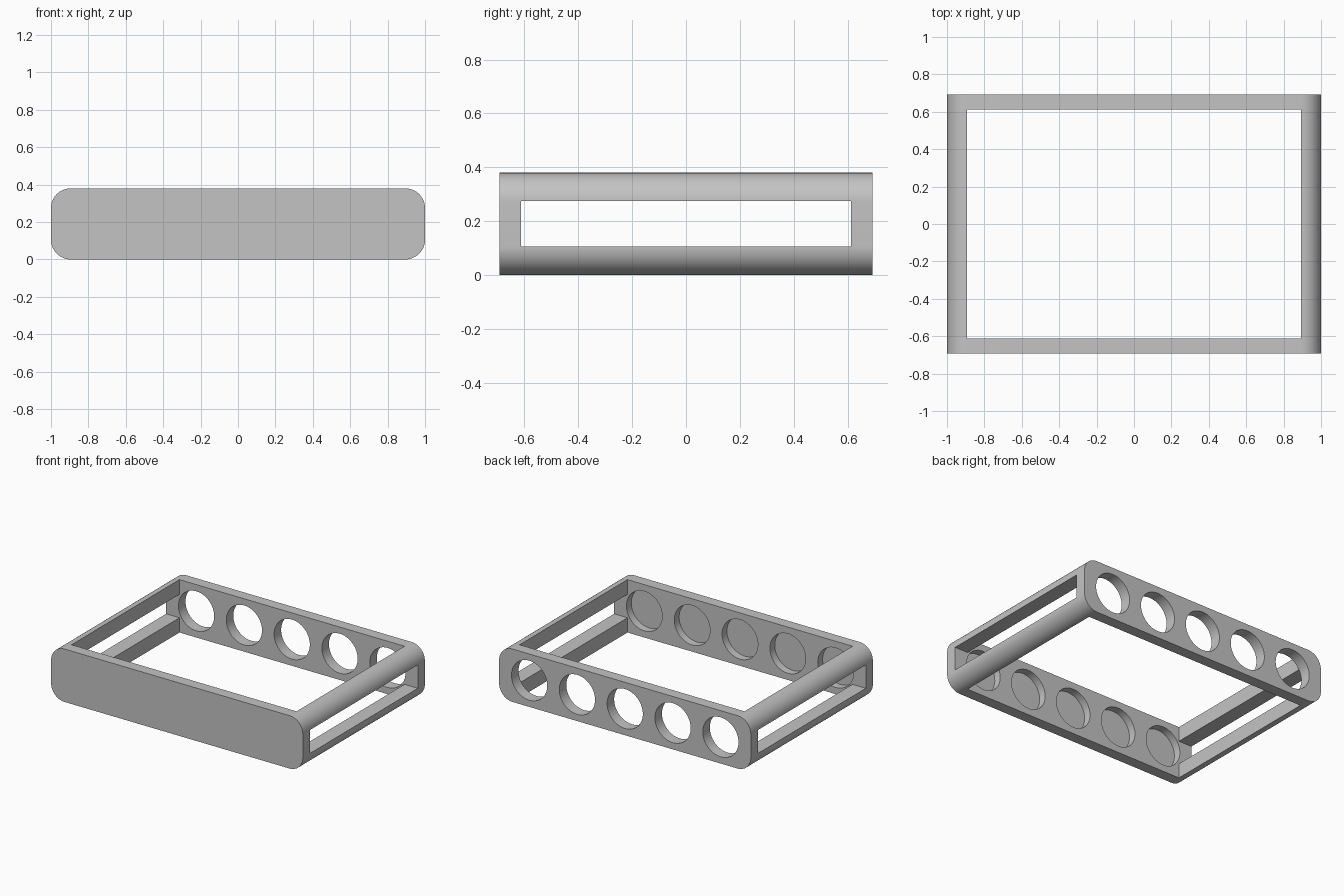
import bpy
import bmesh
from math import sin, cos, pi, radians

if "Cube" in bpy.data.objects:
    bpy.data.objects.remove(bpy.data.objects["Cube"], do_unlink=True)

WIDTH, DEPTH, HEIGHT = 2.0, 1.385, 0.38
RADIUS = 0.106          # rounded edge of the shell
PLATE = 0.08            # end plate thickness
HOLE_R, HOLE_STEP = 0.142, 0.38
POCKET = 0.055          # depth of the blind recesses
MID = HEIGHT / 2
INNER_Y = DEPTH / 2 - PLATE

grey = bpy.data.materials.new("plain_grey")
grey.use_nodes = True
colour = (0.55, 0.55, 0.55, 1)
grey.diffuse_color = colour
grey.node_tree.nodes["Principled BSDF"].inputs["Base Color"].default_value = colour


def corner(sx, sz, steps=16):
    """Quarter arc for the rounded edge on side sx, sz, from side to top/bottom."""
    cx, cz = sx * (WIDTH / 2 - RADIUS), MID + sz * (MID - RADIUS)
    angles = [i * pi / 2 / steps for i in range(steps + 1)]
    return [(cx + sx * RADIUS * cos(a), cz + sz * RADIUS * sin(a)) for a in angles]


def extrude_profile(name, points, y0, y1):
    """Extrude an x-z outline along y."""
    bm = bmesh.new()
    face = bm.faces.new([bm.verts.new((x, y0, z)) for x, z in points])
    result = bmesh.ops.extrude_face_region(bm, geom=[face])
    moved = [v for v in result["geom"] if isinstance(v, bmesh.types.BMVert)]
    bmesh.ops.translate(bm, vec=(0, y1 - y0, 0), verts=moved)
    bmesh.ops.recalc_face_normals(bm, faces=bm.faces)
    mesh = bpy.data.meshes.new(name)
    bm.to_mesh(mesh)
    bm.free()
    obj = bpy.data.objects.new(name, mesh)
    bpy.context.collection.objects.link(obj)
    mesh.materials.append(grey)
    return obj


def activate(obj):
    bpy.ops.object.select_all(action="DESELECT")
    obj.select_set(True)
    bpy.context.view_layer.objects.active = obj


def drill(obj, y0, y1):
    """Cut the row of five round holes between y0 and y1."""
    for i in range(-2, 3):
        ring = [(i * HOLE_STEP + HOLE_R * cos(k * pi / 32),
                 MID + HOLE_R * sin(k * pi / 32)) for k in range(64)]
        cutter = extrude_profile("hole_cutter", ring, y0, y1)
        cutter.hide_render = True
        mod = obj.modifiers.new("hole", "BOOLEAN")
        mod.operation, mod.solver, mod.object = "DIFFERENCE", "EXACT", cutter
        activate(obj)
        bpy.ops.object.modifier_apply(modifier=mod.name)
        bpy.data.objects.remove(cutter, do_unlink=True)


# End plates: rounded rectangles
outline = (corner(1, 1) + corner(-1, 1)[::-1] + corner(-1, -1) + corner(1, -1)[::-1])
front = extrude_profile("front_plate", outline, -DEPTH / 2, -INNER_Y)
back = extrude_profile("back_plate", outline, INNER_Y, DEPTH / 2)
drill(front, -INNER_Y - POCKET, 0)
drill(back, 0, DEPTH)
parts = [front, back]

# Four quarter-round rails joining the plates
for side, sx in (("left", 1), ("right", -1)):
    for level, sz in (("top", 1), ("bottom", -1)):
        inner = (sx * (WIDTH / 2 - RADIUS), MID + sz * (MID - RADIUS))
        parts.append(extrude_profile(f"{side}_{level}_rail", corner(sx, sz) + [inner],
                                     -INNER_Y, INNER_Y))

# Smooth curves, sharp edges
for part in parts:
    activate(part)
    bpy.ops.object.shade_smooth_by_angle(angle=radians(30))
